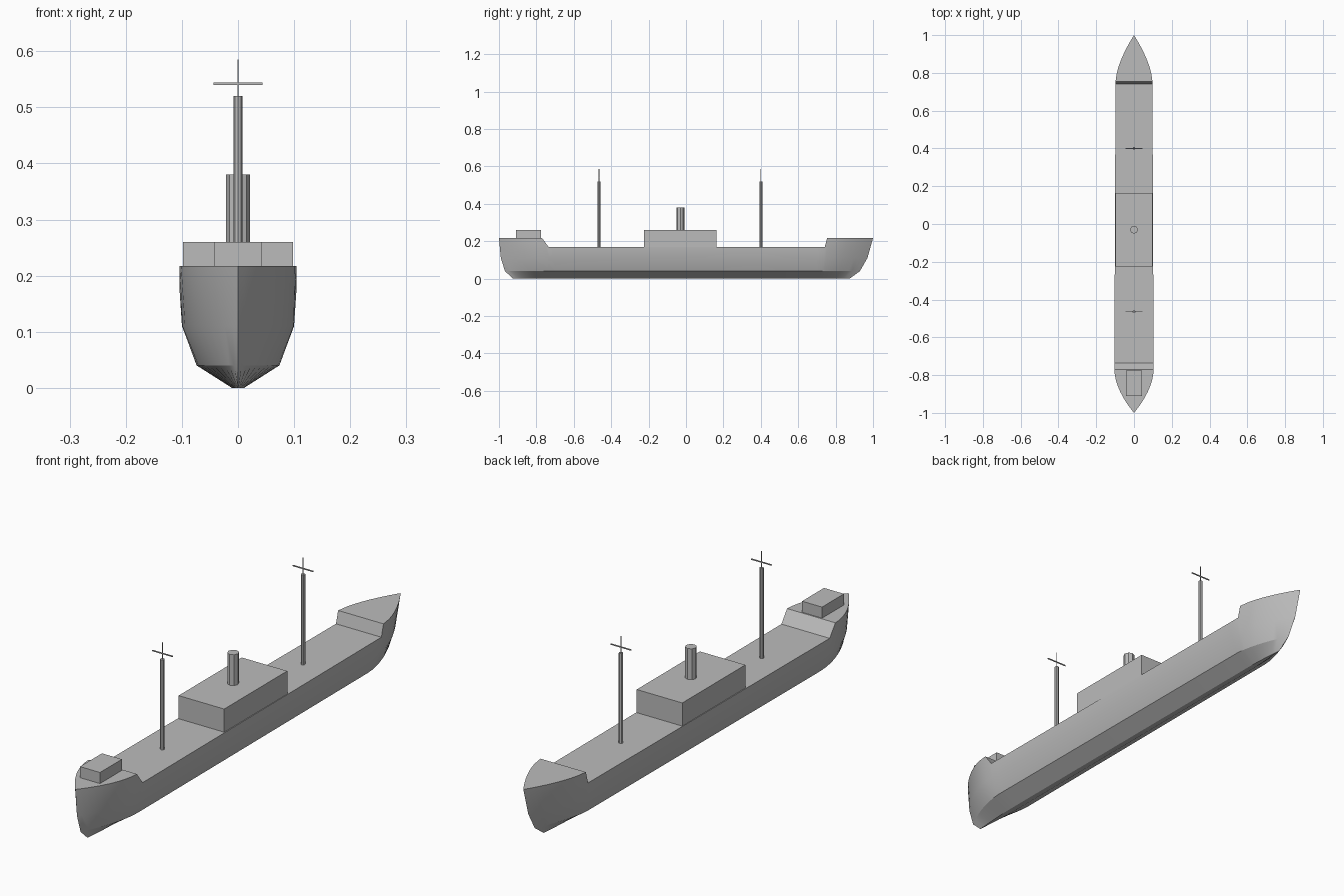
import bpy, bmesh
from math import radians

if "Cube" in bpy.data.objects:
    bpy.data.objects.remove(bpy.data.objects["Cube"])

grey = bpy.data.materials.new("hull grey")
grey.use_nodes = True
grey.diffuse_color = (0.5, 0.5, 0.5, 1)
grey.node_tree.nodes["Principled BSDF"].inputs["Base Color"].default_value = (0.5, 0.5, 0.5, 1)


def finish(bm, name, smooth=False):
    bmesh.ops.recalc_face_normals(bm, faces=bm.faces)
    mesh = bpy.data.meshes.new(name)
    bm.to_mesh(mesh)
    bm.free()
    mesh.materials.append(grey)
    obj = bpy.data.objects.new(name, mesh)
    bpy.context.collection.objects.link(obj)
    if smooth:
        bpy.ops.object.select_all(action='DESELECT')
        obj.select_set(True)
        bpy.context.view_layer.objects.active = obj
        bpy.ops.object.shade_smooth_by_angle(angle=radians(20))
    return obj


def box(name, half_x, y0, y1, z0, z1):
    bm = bmesh.new()
    bmesh.ops.create_cube(bm, size=1)
    for v in bm.verts:
        v.co = (v.co.x * 2 * half_x, (y0 + y1) / 2 + v.co.y * (y1 - y0),
                (z0 + z1) / 2 + v.co.z * (z1 - z0))
    return finish(bm, name)


def post(name, radius, y, z0, z1, sides=8):
    bm = bmesh.new()
    bmesh.ops.create_cone(bm, cap_ends=True, segments=sides, radius1=radius,
                          radius2=radius, depth=z1 - z0)
    bmesh.ops.translate(bm, verts=bm.verts, vec=(0, y, (z0 + z1) / 2))
    return finish(bm, name)


# Hull: cross-sections lofted from stern to bow
def deck_height(s):
    if s <= -0.77 or s >= 0.755:
        return 0.217
    if s < -0.735:
        return 0.17 + 0.047 * (-0.735 - s) / 0.035
    return 0.17 + 0.047 * max(0, s - 0.742) / 0.013


# Each level: height, half width, aft end, fore end, extra taper length
LEVELS = [(None, 0.104, 1.0, 1.0, 0.0),
          (0.11, 0.1, 0.99, 0.97, 0.02),
          (0.04, 0.074, 0.968, 0.93, 0.05),
          (0.0, 0.011, 0.925, 0.875, 0.06)]


def section_point(s, level):
    z, half, aft, fore, extra = level
    end, taper, power = (fore, 0.245, 1.6) if s > 0 else (aft, 0.23, 1.8)
    t = min(1, (1 - abs(s)) / (taper + extra))
    x = half * (1 - (1 - t) ** power) * (1 - 0.04 * (s + 0.77))
    y = abs(s)
    if y > 0.7:
        y = 0.7 + (y - 0.7) * (end - 0.7) / 0.3
    return x, y if s > 0 else -y, deck_height(s) if z is None else z


ends = [0.8, 0.83, 0.86, 0.89, 0.92, 0.945, 0.965, 0.985, 1.0]
stations = ([-e for e in reversed(ends)] + [-0.77, -0.735, -0.7, -0.4, 0, 0.4, 0.7]
            + [0.742, 0.755] + ends)
bm = bmesh.new()
rings = []
for s in stations:
    side = [section_point(s, lv) for lv in LEVELS]
    loop = side + [(-x, y, z) for x, y, z in reversed(side)]
    rings.append([bm.verts.new(p) for p in loop])
for a, b in zip(rings, rings[1:]):
    for i in range(len(a)):
        j = (i + 1) % len(a)
        bm.faces.new((a[i], a[j], b[j], b[i]))
bmesh.ops.remove_doubles(bm, verts=bm.verts, dist=0.0002)
finish(bm, "hull", smooth=True)

# Deckhouses and funnel
box("midship_deckhouse", 0.098, -0.225, 0.163, 0.165, 0.26)
box("end_deckhouse", 0.043, -0.91, -0.775, 0.21, 0.26)
post("funnel", 0.021, -0.03, 0.255, 0.38)

# Masts with thin topmasts and yards
for label, y in (("first", -0.465), ("second", 0.4)):
    post(label + "_mast", 0.008, y, 0.165, 0.52)
    post(label + "_topmast", 0.0015, y, 0.515, 0.585, 6)
    box(label + "_yard", 0.044, y - 0.0018, y + 0.0018, 0.54, 0.544)
